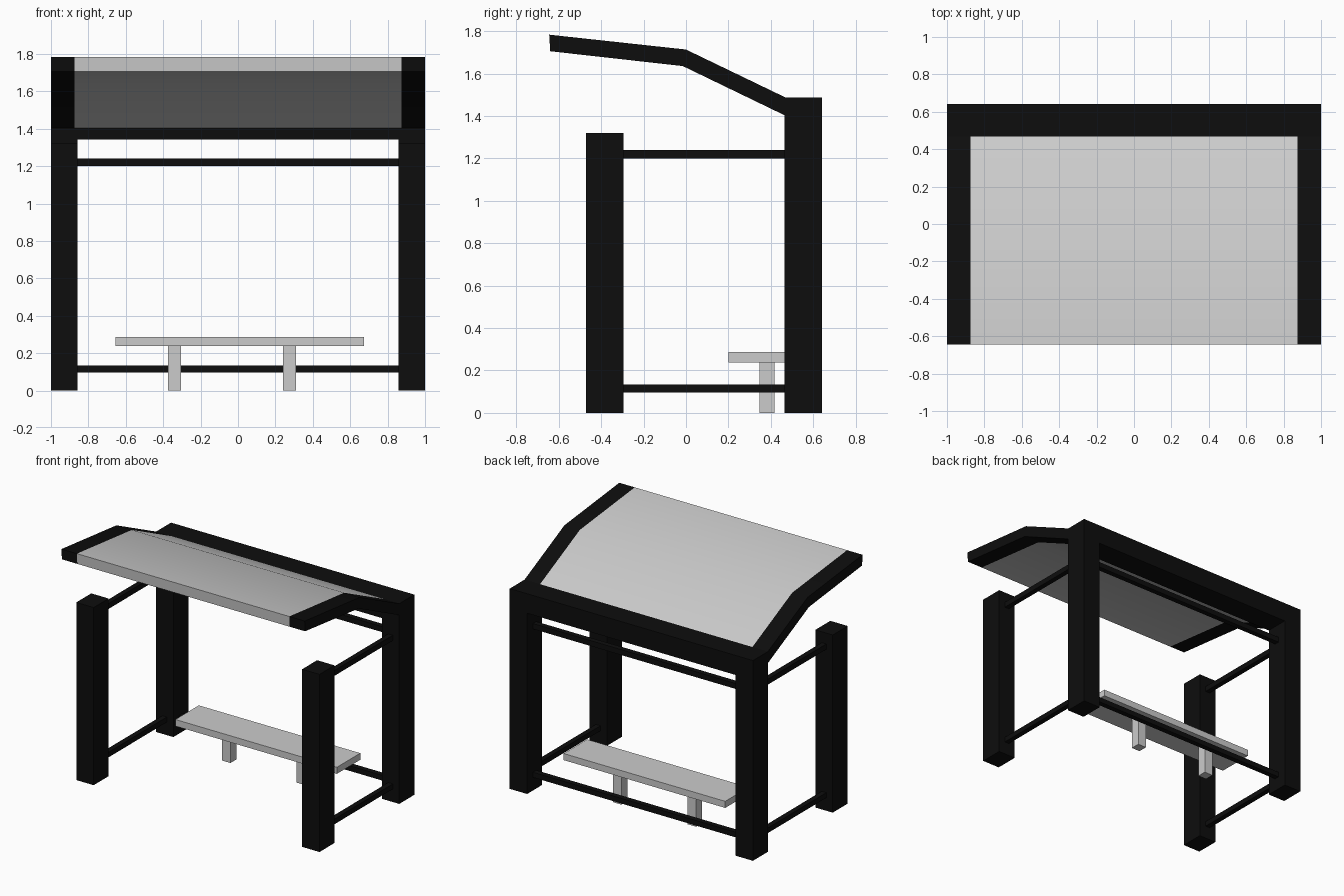
import bpy, bmesh

if "Cube" in bpy.data.objects:
    bpy.data.objects.remove(bpy.data.objects["Cube"])

black = bpy.data.materials.new("black_metal")
black.diffuse_color = (0.004, 0.004, 0.004, 1)
black.use_nodes = True
black.node_tree.nodes["Principled BSDF"].inputs["Base Color"].default_value = black.diffuse_color


def finish(name, bm, mat):
    bmesh.ops.recalc_face_normals(bm, faces=bm.faces)
    mesh = bpy.data.meshes.new(name)
    bm.to_mesh(mesh)
    bm.free()
    ob = bpy.data.objects.new(name, mesh)
    bpy.context.collection.objects.link(ob)
    if mat:
        mesh.materials.append(mat)
    return ob


def box(name, x, y, z, mat=None):
    bm = bmesh.new()
    bmesh.ops.create_cube(bm, size=1)
    for v in bm.verts:
        for i, (lo, hi) in enumerate((x, y, z)):
            v.co[i] = hi if v.co[i] > 0 else lo
    return finish(name, bm, mat)


# bent roof cross-section (y, z): upper line and lower line, front to back
TOP = [(-0.645, 1.783), (0.0, 1.713), (0.467, 1.488)]
BOTTOM = [(-0.64, 1.705), (-0.015, 1.635), (0.467, 1.402)]


def roof_strip(name, x0, x1, mat=None):
    bm = bmesh.new()
    rows = [[bm.verts.new((x, y, z)) for y, z in line]
            for x, line in ((x0, TOP), (x1, TOP), (x1, BOTTOM), (x0, BOTTOM))]
    for i in range(4):
        a, b = rows[i], rows[(i + 1) % 4]
        for k in range(2):
            bm.faces.new((a[k], a[k + 1], b[k + 1], b[k]))
    for k in (0, 2):
        bm.faces.new([r[k] for r in rows])
    ob = finish(name, bm, mat)
    bpy.ops.object.select_all(action='DESELECT')
    ob.select_set(True)
    bpy.context.view_layer.objects.active = ob
    bpy.ops.object.shade_smooth_by_angle()


# glazed roof
roof_strip("roof_panel", -0.873, 0.873)

# posts, side rails and roof edges on both sides
for side, s in (("left", -1), ("right", 1)):
    def span(a, b):
        return tuple(sorted((s * a, s * b)))
    box("front_post_" + side, span(0.857, 1), (-0.471, -0.295), (0, 1.32), black)
    box("back_post_" + side, span(0.857, 1), (0.465, 0.642), (0, 1.488), black)
    roof_strip("roof_edge_" + side, *span(0.873, 1), black)
    for level, z in (("lower", (0.097, 0.135)), ("upper", (1.2, 1.24))):
        box(f"{level}_side_rail_{side}", span(0.91, 0.948), (-0.296, 0.466), z, black)

# back beam and back rails
box("back_beam", (-0.857, 0.857), (0.465, 0.642), (1.343, 1.488), black)
for level, z in (("lower", (0.097, 0.135)), ("upper", (1.2, 1.24))):
    box(level + "_back_rail", (-0.858, 0.858), (0.534, 0.573), z, black)

# bench
box("bench_seat", (-0.655, 0.673), (0.2, 0.475), (0.237, 0.286))
for name, x in (("left", -0.34), ("right", 0.275)):
    box("bench_leg_" + name, (x - 0.035, x + 0.035), (0.347, 0.417), (0, 0.237))
